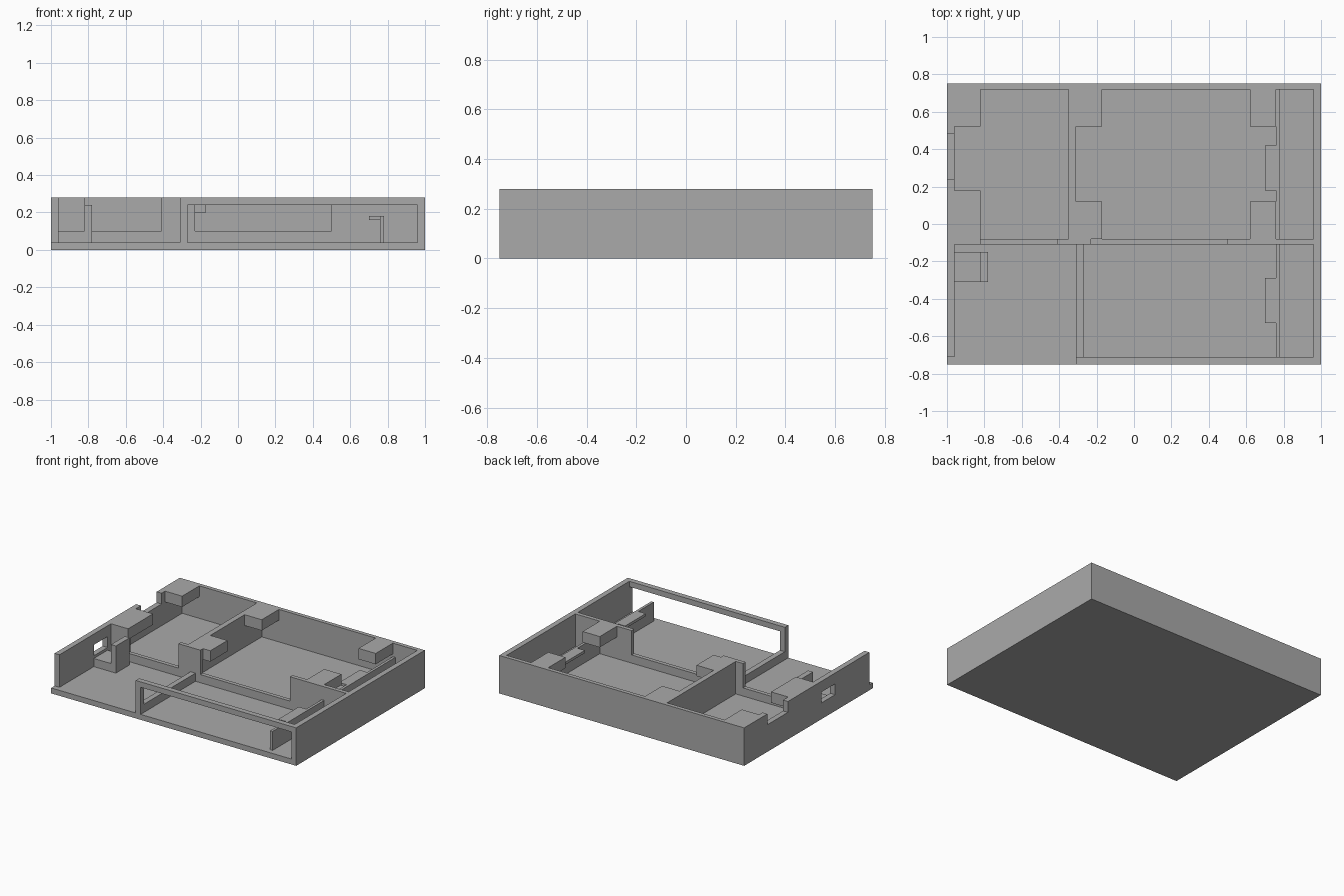
import bpy
import bmesh

cube = bpy.data.objects.get("Cube")
if cube:
    bpy.data.objects.remove(cube, do_unlink=True)

grey = bpy.data.materials.new("plain grey")
grey.use_nodes = True
COLOUR = (0.4, 0.4, 0.4, 1)
grey.diffuse_color = COLOUR
grey.node_tree.nodes["Principled BSDF"].inputs["Base Color"].default_value = COLOUR

X, Y, H = 1.0, 0.75, 0.28      # half length, half depth, height
T = 0.04                       # floor and wall thickness
XI, YB, YF = X - T, 0.72, -0.71  # inner faces of the outer walls
MID_F, MID_B = -0.11, -0.08    # front and back of the cross wall
LOW = 0.10                     # height of the low walls


def finish(name, bm):
    bmesh.ops.recalc_face_normals(bm, faces=bm.faces)
    mesh = bpy.data.meshes.new(name)
    bm.to_mesh(mesh)
    bm.free()
    mesh.materials.append(grey)
    obj = bpy.data.objects.new(name, mesh)
    bpy.context.collection.objects.link(obj)
    return obj


def box(name, xs, ys, zs):
    bm = bmesh.new()
    bmesh.ops.create_cube(bm, size=1)
    for v in bm.verts:
        v.co = [r[0] if c < 0 else r[1] for c, r in zip(v.co, (xs, ys, zs))]
    return finish(name, bm)


def panel(name, outline, axis, start, end):
    """Upright panel: an outline of (along, z) points, extruded across."""
    bm = bmesh.new()
    place = (lambda a, z: (a, start, z)) if axis == "y" else (lambda a, z: (start, a, z))
    face = bm.faces.new([bm.verts.new(place(a, z)) for a, z in outline])
    moved = bmesh.ops.extrude_face_region(bm, geom=[face])["geom"]
    step = (0, end - start, 0) if axis == "y" else (end - start, 0, 0)
    bmesh.ops.translate(bm, vec=step, verts=[g for g in moved if isinstance(g, bmesh.types.BMVert)])
    return finish(name, bm)


def cut(obj, cutter):
    cutter.hide_render = True
    mod = obj.modifiers.new("opening", "BOOLEAN")
    mod.object = cutter
    mod.operation = "DIFFERENCE"
    mod.solver = "EXACT"
    bpy.context.view_layer.objects.active = obj
    bpy.ops.object.modifier_apply(modifier=mod.name)
    bpy.data.objects.remove(cutter, do_unlink=True)


# Floor and outer walls
box("floor", (-X, X), (-Y, Y), (0, T))
box("back_wall", (-X, XI), (YB, Y), (T, H))
box("left_wall", (XI, X), (-Y, Y), (T, H))
right_wall = panel("right_wall", [(YF, T), (YB, T), (YB, H), (0.48, H), (0.48, 0.2),
                                  (0.24, 0.2), (0.24, H), (YF, H)], "x", -X, -XI)
cut(right_wall, box("port_cutter", (-1.1, -0.9), (-0.31, -0.15), (0.12, 0.2)))

# Front frame around a wide opening
front_frame = box("front_frame", (-0.31, XI), (-Y, YF), (T, H))
cut(front_frame, box("frame_cutter", (-0.27, 1.1), (-0.9, -0.6), (0, 0.24)))

# Cross wall with two low stretches
panel("cross_wall", [(-XI, T), (XI, T), (XI, H), (0.5, H), (0.5, LOW), (-0.23, LOW),
                     (-0.23, H), (-0.41, H), (-0.41, LOW), (-0.82, LOW), (-0.82, H),
                     (-XI, H)], "y", MID_F, MID_B)

# Dividers between the rooms
box("back_divider", (-0.35, -0.31), (MID_B, YB), (T, H))
box("front_divider", (-0.31, -0.27), (YF, MID_F), (T, LOW))

# Raised corner blocks, in pairs along the depth
for side, xs in (("right", (-XI, -0.82)), ("middle", (-0.31, -0.17)), ("left", (0.62, 0.76))):
    front_edge = 0.18 if side == "right" else 0.12
    box(side + "_front_corner_block", xs, (MID_B, front_edge), (0.2, H))
    box(side + "_back_corner_block", xs, (0.52, YB), (0.2, H))

# Rails with clip tabs beside the left wall
for room, ys, tab in (("back", (MID_B, YB), (0.18, 0.42)), ("front", (YF, MID_F), (-0.53, -0.29))):
    box(room + "_rail", (0.76, 0.78), ys, (T, 0.18))
    box(room + "_rail_tab", (0.70, 0.76), tab, (0.16, 0.18))

# Stepped holder behind the port
panel("port_holder", [(-XI, T), (-0.78, T), (-0.78, 0.24), (-0.82, 0.24), (-0.82, LOW),
                      (-XI, LOW)], "y", -0.31, -0.15)
